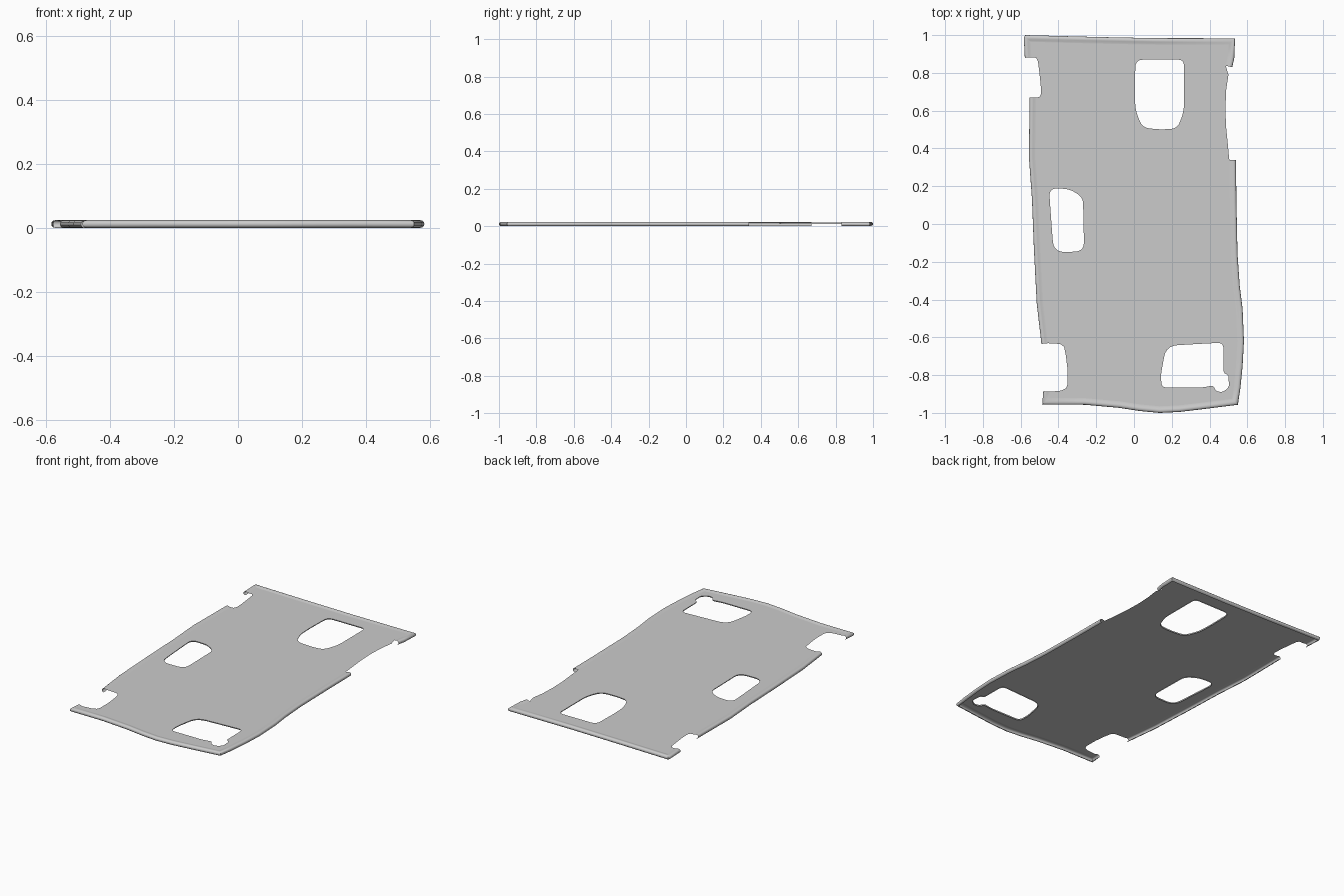
import bpy, bmesh
from math import tan, acos, pi
from mathutils import Vector

if "Cube" in bpy.data.objects:
    bpy.data.objects.remove(bpy.data.objects["Cube"])

SHEET_Z = 0.0195
INSET = 0.035
# rolled rim cross-section: (distance in from the edge, height)
RIM = [(INSET, SHEET_Z), (0.027, 0.0202), (0.02, 0.0228), (0.013, 0.024), (0.006, 0.0222),
       (0.0015, 0.018), (0, 0.012), (0.0015, 0.006), (0.006, 0.0015), (0.013, 0)]
LIP = [(0, SHEET_Z), (0.0005, 0.016), (0.003, 0.0125)]

# outer edges with rims, clockwise
back = [(-.578, .88), (-.583, .985), (-.577, 1.0), (-.2, .99), (.1, .984), (.535, .983),
        (.531, .88), (.52, .83)]
right_front = [(.54, .338), (.542, .13), (.548, -.16), (.56, -.33), (.575, -.45), (.582, -.62), (.575, -.75),
               (.563, -.87), (.55, -.957), (.35, -.982), (.24, -.995), (.135, -1.0), (.03, -.99),
               (-.08, -.973), (-.26, -.957), (-.486, -.955), (-.48, -.885)]
left = [(-.49, -.635), (-.515, -.42), (-.53, -.13), (-.54, .13), (-.556, .35), (-.553, .67)]
# cut-outs between the rims
right_notch = [(.5, .79), (.488, .71), (.484, .61), (.487, .52), (.495, .44), (.501, .375)]
lower_notch = [(-.385, -.882), (-.36, -.87), (-.352, -.85), (-.352, -.77), (-.36, -.7),
               (-.37, -.65), (-.39, -.635)]
upper_notch = [(-.5, .672), (-.492, .69), (-.494, .74), (-.502, .81), (-.508, .86), (-.518, .88)]
# windows: (x, y, corner radius), clockwise
windows = {
    "back_window": [(.008, .87, .04), (.264, .87, .03), (.265, .6, .1), (.23, .505, .04),
                    (.135, .5, .1), (.045, .51, .05), (.008, .6, .06), (.004, .7, .1)],
    "left_window": [(-.45, .19, .04), (-.34, .185, .1), (-.27, .14, .05), (-.264, -.145, .05),
                    (-.425, -.15, .06), (-.437, 0, .1)],
    "front_window": [(.17, -.645, .06), (.34, -.635, .1), (.473, -.628, .03), (.475, -.79, .02),
                     (.5, -.8, .02), (.503, -.865, .03), (.47, -.89, .03), (.435, -.886, .02),
                     (.42, -.855, .02), (.36, -.866, .05), (.147, -.866, .03), (.142, -.8, .1)],
}


def rounded(corners, steps=5):
    """Round each corner of a closed outline."""
    out, n = [], len(corners)
    for i, (x, y, r) in enumerate(corners):
        p = Vector((x, y))
        a = Vector(corners[i - 1][:2]) - p
        b = Vector(corners[(i + 1) % n][:2]) - p
        half = a.angle(b) / 2
        d = min(r / tan(half) if half < 1.5 else r, .48 * a.length, .48 * b.length)
        d = max(d, min(.4 * a.length, .4 * b.length, r))
        a, b = p + a.normalized() * d, p + b.normalized() * d
        for k in range(steps + 1):
            t = k / steps
            out.append(a * (1 - t) ** 2 + p * 2 * t * (1 - t) + b * t * t)
    return out


def offset(pts, d, closed=False):
    """Shift a clockwise path to its right by d with mitred corners."""
    pts = [Vector(p) for p in pts]
    n, out = len(pts), []
    for i, p in enumerate(pts):
        dirs = []
        if closed or i > 0:
            dirs.append((p - pts[i - 1]).normalized())
        if closed or i < n - 1:
            dirs.append((pts[(i + 1) % n] - p).normalized())
        norms = [Vector((v.y, -v.x)) for v in dirs]
        m = sum(norms, Vector((0, 0))).normalized()
        out.append(p + m * d / max(m.dot(norms[0]), .5))
    return out


def finish(bm, name):
    me = bpy.data.meshes.new(name)
    bm.to_mesh(me)
    bm.free()
    ob = bpy.data.objects.new(name, me)
    bpy.context.collection.objects.link(ob)
    bpy.ops.object.select_all(action='DESELECT')
    ob.select_set(True)
    bpy.context.view_layer.objects.active = ob
    bpy.ops.object.shade_smooth_by_angle(angle=pi / 4)


def sweep(path, profile, name, closed=False, side=1):
    bm = bmesh.new()
    rows = [[bm.verts.new((p.x, p.y, z)) for p in offset(path, d * side, closed)]
            for d, z in profile]
    n = len(path)
    for r0, r1 in zip(rows, rows[1:]):
        for i in range(n if closed else n - 1):
            j = (i + 1) % n
            quad = (r0[i], r0[j], r1[j], r1[i])
            bm.faces.new(quad if side < 0 else quad[::-1])
    finish(bm, name)


# rolled rims
for name, path in (("back_rim", back), ("right_front_rim", right_front), ("left_rim", left)):
    sweep(path, RIM, name)

# window lips turned down
holes = {name: rounded(c) for name, c in windows.items()}
for name, path in holes.items():
    sweep(path, LIP, name + "_lip", True, -1)

# flat sheet with windows cut out
outline = (offset(back, INSET) + right_notch + offset(right_front, INSET) + lower_notch
           + offset(left, INSET) + upper_notch)
bm = bmesh.new()
for loop in [outline] + list(holes.values()):
    vs = [bm.verts.new((p[0], p[1], SHEET_Z)) for p in loop]
    for i, v in enumerate(vs):
        bm.edges.new((vs[i - 1], v))
bmesh.ops.triangle_fill(bm, edges=bm.edges[:], use_beauty=True, normal=(0, 0, 1))
for f in bm.faces:
    f.normal_update()
    if f.normal.z < 0:
        f.normal_flip()
finish(bm, "sheet")

# sweep faces outward: rims and lips checked by their first faces
for ob in bpy.context.collection.objects:
    if ob.name.endswith("rim") and ob.data.polygons[0].normal.z < 0:
        ob.data.flip_normals()
